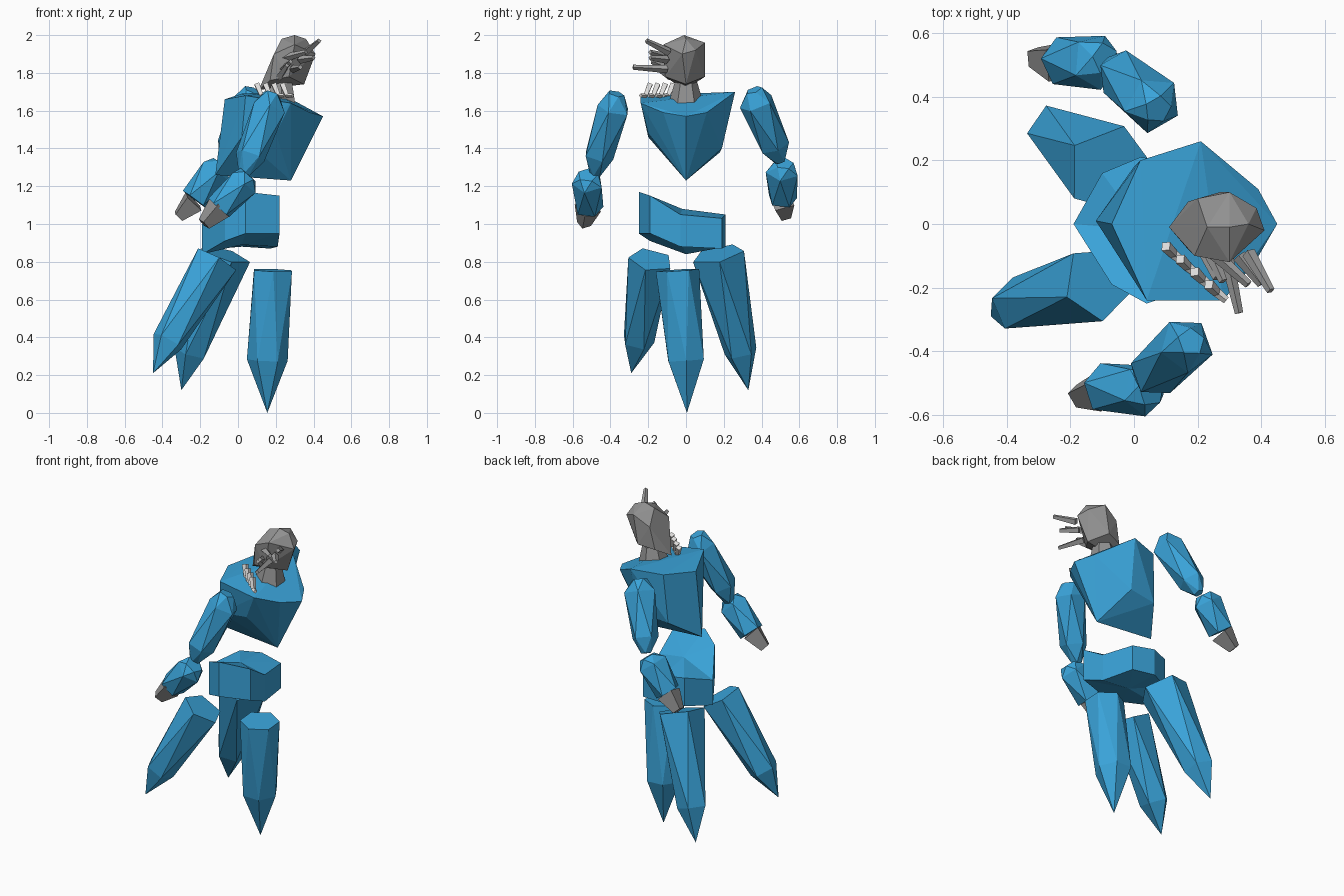
import bpy, bmesh, math
from mathutils import Vector


def material(name, rgb):
    m = bpy.data.materials.new(name)
    m.diffuse_color = (*rgb, 1)
    return m


BLUE = material("blue", (0.042, 0.37, 0.70))
GREY = material("grey", (0.29, 0.29, 0.29))
LIGHT = material("light grey", (0.38, 0.38, 0.38))
PALE = material("pale grey", (0.75, 0.74, 0.73))


def finish(name, bm, mat):
    bmesh.ops.recalc_face_normals(bm, faces=bm.faces[:])
    me = bpy.data.meshes.new(name)
    bm.to_mesh(me)
    bm.free()
    me.materials.append(mat)
    ob = bpy.data.objects.new(name, me)
    bpy.context.collection.objects.link(ob)
    return ob


def hull(name, pts, mat):
    """Faceted block around a few corner points."""
    bm = bmesh.new()
    for p in pts:
        bm.verts.new(p)
    bmesh.ops.convex_hull(bm, input=bm.verts[:])
    loose = [v for v in bm.verts if not v.link_faces]
    bmesh.ops.delete(bm, geom=loose, context='VERTS')
    return finish(name, bm, mat)


def limb(name, stations, mat, sides=6, turn=0.0, stagger=True):
    """Crystal-like spindle through (point, radius) stations, rings staggered."""
    a, b = Vector(stations[0][0]), Vector(stations[-1][0])
    rot = (b - a).to_track_quat('Z', 'Y')
    pts = []
    for k, (p, r) in enumerate(stations):
        if r == 0:
            pts.append(Vector(p))
            continue
        for i in range(sides):
            t = 2 * math.pi * (i + 0.5 * (k % 2) * stagger) / sides + turn
            pts.append(Vector(p) + rot @ Vector((r * math.cos(t), r * math.sin(t), 0)))
    return hull(name, pts, mat)


def tendril(name, pts, r, mat):
    """Thin four-sided tapering strand."""
    bm = bmesh.new()
    rings = []
    for k, p in enumerate(pts):
        p = Vector(p)
        d = Vector(pts[min(k + 1, len(pts) - 1)]) - Vector(pts[max(k - 1, 0)])
        q = d.to_track_quat('Z', 'Y')
        w = r * (1 - 0.4 * k / (len(pts) - 1))
        rings.append([bm.verts.new(p + q @ Vector((w * math.cos(t), w * math.sin(t), 0)))
                      for t in (0, math.pi / 2, math.pi, 3 * math.pi / 2)])
    for lo, hi in zip(rings, rings[1:]):
        for i in range(4):
            j = (i + 1) % 4
            bm.faces.new((lo[i], lo[j], hi[j], hi[i]))
    bm.faces.new(rings[0])
    bm.faces.new(rings[-1])
    return finish(name, bm, mat)


# Torso: broad shoulders, keel-shaped underside
hull("torso", [
    (-0.07, 0.0, 1.66), (0.02, 0.20, 1.69), (0.21, 0.26, 1.70), (0.39, 0.11, 1.59),
    (0.45, 0.0, 1.57), (0.38, -0.12, 1.59), (0.28, -0.24, 1.64), (0.04, -0.24, 1.68),
    (0.28, 0.0, 1.23), (-0.12, 0.01, 1.26), (0.20, -0.20, 1.48), (0.02, -0.20, 1.46),
    (0.18, 0.19, 1.40), (0.0, 0.18, 1.38)], BLUE)

# Pelvis: dished belt, higher at the front (x, y, top, bottom)
belt = [(0.04, -0.25, 1.17, 0.95), (0.22, -0.19, 1.15, 0.95), (0.21, -0.03, 1.05, 0.88),
        (0.17, 0.19, 1.03, 0.87), (0.02, 0.21, 1.05, 0.88), (-0.10, 0.16, 1.05, 0.87),
        (-0.19, 0.0, 1.0, 0.84), (-0.07, -0.19, 1.12, 0.91)]
bm = bmesh.new()
top = [bm.verts.new((x, y, t)) for x, y, t, b in belt]
bot = [bm.verts.new((x, y, b)) for x, y, t, b in belt]
crown, base = bm.verts.new((0.03, -0.02, 1.08)), bm.verts.new((0.02, -0.02, 0.89))
for i in range(len(belt)):
    j = (i + 1) % len(belt)
    bm.faces.new((top[i], top[j], bot[j], bot[i]))
    bm.faces.new((top[i], top[j], crown))
    bm.faces.new((bot[i], bot[j], base))
finish("pelvis", bm, BLUE)

# Three pointed legs
limb("right_leg", [((0.185, -0.045, 0.755), 0.115), ((0.155, 0.0, 0.28), 0.108),
                   ((0.155, 0.005, 0.0), 0)], BLUE, 6, 0.0)
limb("back_leg", [((-0.075, 0.17, 0.84), 0.145), ((-0.25, 0.29, 0.32), 0.09),
                  ((-0.30, 0.33, 0.12), 0)], BLUE, 5, 0.3)
limb("front_leg", [((-0.115, -0.185, 0.81), 0.122), ((-0.37, -0.255, 0.38), 0.088),
                   ((-0.45, -0.29, 0.21), 0)], BLUE, 5, 0.2)

# Arms: upper arm, forearm and blunt hand on each side
arms = {
    "front": ([((0.18, -0.37, 1.69), 0.045), ((0.165, -0.38, 1.61), 0.09),
               ((0.065, -0.465, 1.36), 0.082), ((0.03, -0.48, 1.26), 0.03)],
              [((0.055, -0.52, 1.26), 0.055), ((0.03, -0.52, 1.22), 0.085),
               ((-0.10, -0.515, 1.085), 0.078)],
              [((-0.10, -0.52, 1.085), 0.072), ((-0.18, -0.54, 1.0), 0.038)]),
    "back": ([((0.075, 0.36, 1.71), 0.045), ((0.06, 0.375, 1.64), 0.095),
              ((-0.04, 0.47, 1.41), 0.08), ((-0.07, 0.50, 1.33), 0.03)],
             [((-0.09, 0.52, 1.32), 0.05), ((-0.12, 0.51, 1.28), 0.09),
              ((-0.23, 0.51, 1.13), 0.078)],
             [((-0.235, 0.51, 1.12), 0.074), ((-0.315, 0.525, 1.04), 0.036)]),
}
for side, (upper, fore, hand) in arms.items():
    limb(side + "_upper_arm", upper, BLUE, 5)
    limb(side + "_forearm", fore, BLUE, 5, 0.5)
    limb(side + "_hand", hand, GREY, 4, 0.4, False)

# Neck and leaning head
limb("neck", [((0.225, 0.0, 1.645), 0.09), ((0.235, 0.0, 1.75), 0.06)], GREY, 6, 0, False)
hull("head", [
    (0.23, -0.01, 1.98), (0.30, -0.01, 2.0), (0.36, 0.0, 1.98), (0.41, -0.02, 1.90),
    (0.385, 0.05, 1.92), (0.30, 0.10, 1.96), (0.30, -0.12, 1.95), (0.20, 0.08, 1.90),
    (0.19, -0.10, 1.90), (0.11, -0.01, 1.71), (0.17, 0.07, 1.76), (0.17, -0.08, 1.76),
    (0.27, 0.10, 1.78), (0.27, -0.11, 1.78), (0.35, 0.0, 1.74)], GREY)

# Straight spikes on the face
spikes = [((0.36, -0.09, 1.91), (0.43, -0.21, 1.97)), ((0.33, -0.10, 1.87), (0.40, -0.19, 1.88)),
          ((0.29, -0.10, 1.82), (0.33, -0.28, 1.83)), ((0.25, -0.09, 1.88), (0.36, -0.19, 1.91)),
          ((0.24, -0.09, 1.82), (0.28, -0.18, 1.86)), ((0.22, -0.08, 1.78), (0.26, -0.17, 1.84))]
for n, (a, b) in enumerate(spikes):
    tendril(f"face_spike_{n}", [a, b], 0.022, LIGHT)

# Bent strands along the front shoulder
for n in range(4):
    x, y = 0.10 + 0.045 * n, -0.07 - 0.04 * n
    tendril(f"shoulder_strand_{n}", [(x, y, 1.74), (x + 0.025, y - 0.025, 1.68),
                                     (x + 0.055, y - 0.05, 1.68)], 0.019, PALE)
